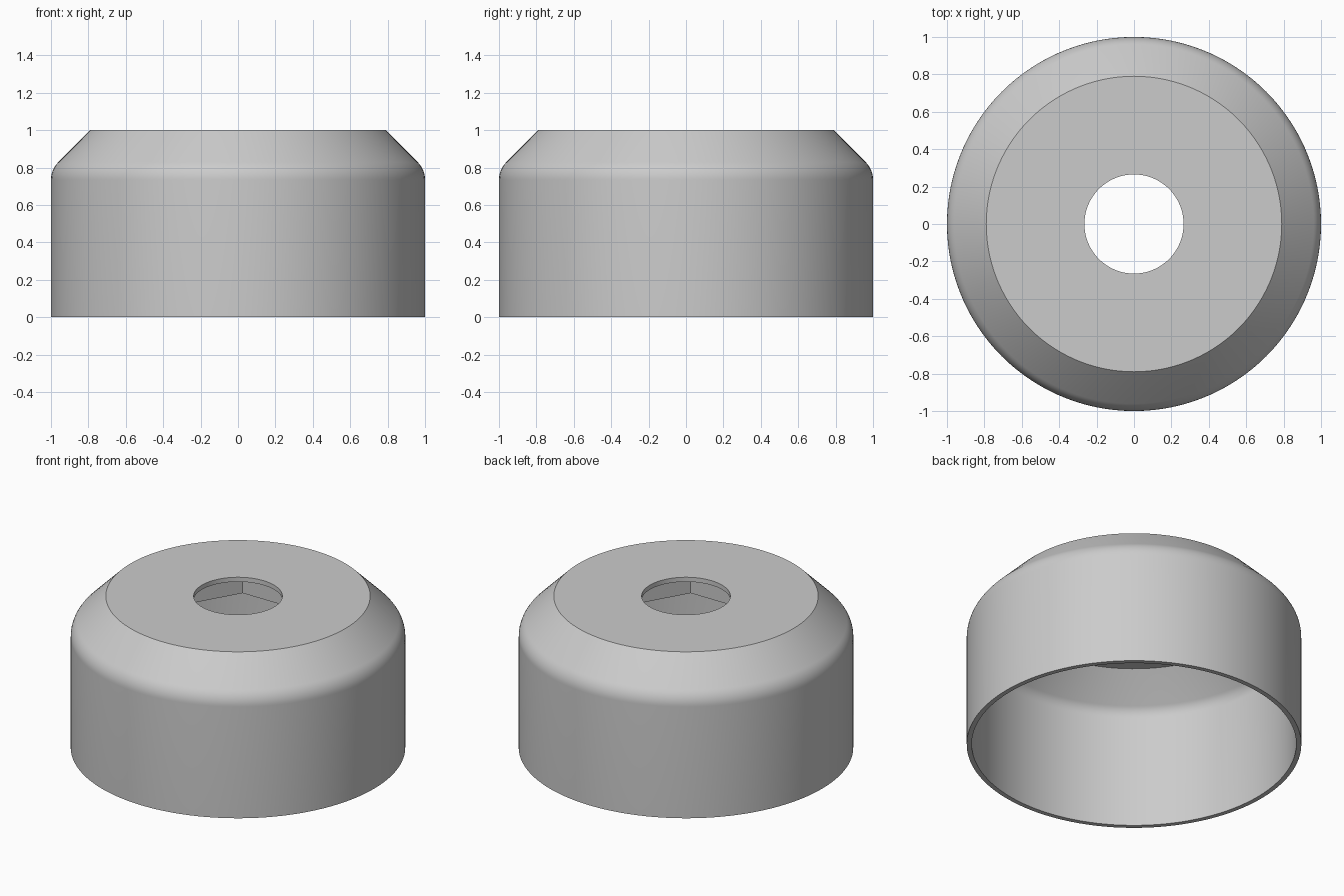
import bpy
import bmesh
from math import sin, cos, pi, radians

default_cube = bpy.data.objects.get("Cube")
if default_cube:
    bpy.data.objects.remove(default_cube, do_unlink=True)

SEGMENTS = 120
WALL = 0.03

grey = bpy.data.materials.new("light_grey")
grey.use_nodes = True
grey.diffuse_color = (0.6, 0.6, 0.6, 1)
grey.node_tree.nodes["Principled BSDF"].inputs["Base Color"].default_value = (0.6, 0.6, 0.6, 1)


def loft(name, profile):
    """Join rings into a closed loop; each profile entry is (radius function, z)."""
    bm = bmesh.new()
    rings = []
    for radius, z in profile:
        ring = []
        for i in range(SEGMENTS):
            a = 2 * pi * i / SEGMENTS
            ring.append(bm.verts.new((radius(a) * cos(a), radius(a) * sin(a), z)))
        rings.append(ring)
    for k, lower in enumerate(rings):
        upper = rings[(k + 1) % len(rings)]
        for i in range(SEGMENTS):
            j = (i + 1) % SEGMENTS
            bm.faces.new((lower[i], lower[j], upper[j], upper[i]))
    bmesh.ops.recalc_face_normals(bm, faces=bm.faces)
    mesh = bpy.data.meshes.new(name)
    bm.to_mesh(mesh)
    bm.free()
    mesh.materials.append(grey)
    obj = bpy.data.objects.new(name, mesh)
    bpy.context.collection.objects.link(obj)
    bpy.ops.object.select_all(action="DESELECT")
    obj.select_set(True)
    bpy.context.view_layer.objects.active = obj
    bpy.ops.object.shade_smooth_by_angle(angle=radians(25))
    return obj


def circle(r):
    return lambda a: r


def hexagon(r):
    return lambda a: r * cos(pi / 6) / cos(a % (pi / 3) - pi / 6)


def shoulder(r):
    """Rounded corner between the side wall and the sloping shoulder."""
    return [(0.867 + r * cos(t), 0.735 + r * sin(t))
            for t in (radians(45 * i / 8) for i in range(9))]


# Hollow cap: outer skin upward, round hole, then inner skin downward
outer = [(1, 0)] + shoulder(0.133) + [(0.79, 1), (0.265, 1)]
inner = [(0.265, 1 - WALL), (0.778, 1 - WALL)] + shoulder(0.133 - WALL)[::-1] + [(1 - WALL, 0)]
loft("cap_shell", [(circle(r), z) for r, z in outer + inner])

# Boss under the hole with a hexagonal socket
loft("hex_socket_boss", [(circle(0.4), 0.87), (circle(0.4), 0.975),
                         (hexagon(0.32), 0.975), (hexagon(0.32), 0.87)])
